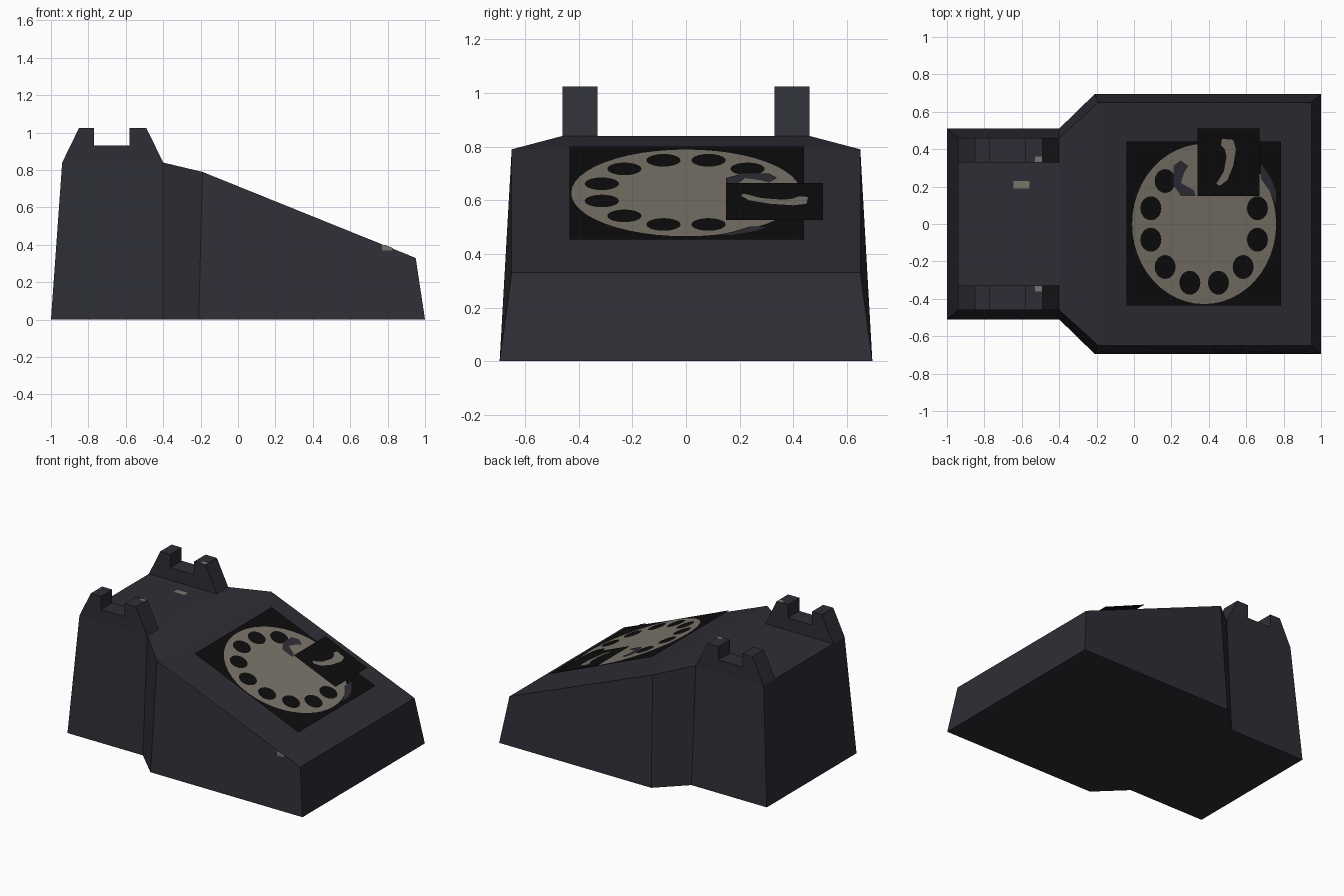
import bpy, bmesh, math

if "Cube" in bpy.data.objects:
    bpy.data.objects.remove(bpy.data.objects["Cube"])


def material(name, rgb):
    m = bpy.data.materials.new(name)
    m.diffuse_color = (*rgb, 1)
    m.use_nodes = True
    m.node_tree.nodes["Principled BSDF"].inputs["Base Color"].default_value = m.diffuse_color
    return m


CHARCOAL = material("charcoal", (0.027, 0.027, 0.036))
CREAM = material("cream", (0.20, 0.18, 0.148))
BLACK = material("black", (0.004, 0.004, 0.004))


def make(name, verts, faces, mat, fix=True):
    mesh = bpy.data.meshes.new(name)
    mesh.from_pydata(verts, [], faces)
    if fix:
        bm = bmesh.new()
        bm.from_mesh(mesh)
        bmesh.ops.recalc_face_normals(bm, faces=bm.faces)
        bm.to_mesh(mesh)
        bm.free()
    mesh.materials.append(mat)
    ob = bpy.data.objects.new(name, mesh)
    bpy.context.collection.objects.link(ob)
    return ob


# Body: cross-sections from back to front (bottom x, half width, top x, half width, top z)
sections = [(-1, .51, -.94, .46, .84), (-.40, .51, -.40, .46, .84),
            (-.21, .695, -.19, .65, .79), (1, .695, .95, .65, .33)]
verts, faces = [], []
for bx, bw, tx, tw, tz in sections:
    verts += [(bx, -bw, 0), (bx, bw, 0), (tx, tw, tz), (tx, -tw, tz)]
for s in range(len(sections) - 1):
    for k in range(4):
        a, b = s * 4 + k, s * 4 + (k + 1) % 4
        faces.append((a, b, b + 4, a + 4))
faces += [(0, 1, 2, 3), (12, 13, 14, 15)]
make("phone_body", verts, faces, CHARCOAL)

# Handset cradles: notched profile extruded across y, one on each side
profile = [(-.94, .84), (-.85, 1.025), (-.77, 1.025), (-.77, .93),
           (-.58, .93), (-.58, 1.025), (-.49, 1.025), (-.40, .84)]
n = len(profile)
for side, label in ((-1, "front"), (1, "back")):
    v = [(x, side * y, z) for y in (.33, .46) for x, z in profile]
    f = [(i, (i + 1) % n, (i + 1) % n + n, i + n) for i in range(n)]
    # end caps split into two horns and a base
    for o in (0, n):
        f += [(o, o + 1, o + 2, o + 3), (o + 4, o + 5, o + 6, o + 7), (o, o + 3, o + 4, o + 7)]
    make(label + "_cradle", v, f, CHARCOAL)


# Flat layers floating parallel to the sloped face
def layer(name, pts, lift, mat):
    pts = list(pts)
    area = sum(a[0] * b[1] - b[0] * a[1] for a, b in zip(pts, pts[1:] + pts[:1]))
    if area < 0:
        pts.reverse()
    return make(name, [(x, y, .783 - .42 * x + lift) for x, y in pts],
                [tuple(range(len(pts)))], mat, fix=False)


def rect(x0, x1, y0, y1):
    return [(x0, y0), (x1, y0), (x1, y1), (x0, y1)]


def ellipse(cx, cy, rx, ry, count):
    return [(cx + rx * math.cos(2 * math.pi * i / count),
             cy + ry * math.sin(2 * math.pi * i / count)) for i in range(count)]


# Dial
layer("dial_plate", rect(-.04, .785, -.435, .44), 0, BLACK)
layer("dial_disc", ellipse(.375, 0, .385, .428, 48), .002, CREAM)
for k in range(12):
    deg = 15 + 30 * k
    if deg not in (45, 75, 105):
        a = math.radians(deg)
        layer("finger_hole", ellipse(.375 + .295 * math.cos(a), .325 * math.sin(a),
                                     .056, .064, 20), .004, BLACK)
# Worn patches on the dial
layer("dial_shade_left", [(.21, .31), (.25, .34), (.29, .31), (.27, .28), (.25, .22),
                          (.32, .18), (.33, .15), (.25, .15), (.21, .21)], .005, CHARCOAL)
layer("dial_shade_right", [(.68, .32), (.73, .25), (.76, .17), (.76, .10),
                           (.73, .17), (.68, .24)], .005, CHARCOAL)

# Finger stop
layer("finger_stop_plate", rect(.34, .67, .15, .51), .025, BLACK)
stop = [(.47, .455), (.53, .45), (.545, .40), (.53, .31), (.50, .235), (.46, .205),
        (.44, .215), (.48, .28), (.495, .36), (.485, .40), (.465, .42)]
layer("finger_stop", stop, .027, CREAM)


# Small cream scuffs
def scuff(name, x0, x1, y0, y1, z):
    make(name, [(x, y, z) for x, y in rect(x0, x1, y0, y1)], [(0, 1, 2, 3)], CREAM, fix=False)


scuff("top_scuff", -.645, -.56, .19, .23, .843)
for s in (-1, 1):
    ys = sorted((s * .331, s * .36))
    scuff("cradle_scuff", -.53, -.492, ys[0], ys[1], 1.027)
make("side_scuff", [(.77, -.657, .37), (.82, -.657, .37), (.83, -.657, .382),
                    (.79, -.657, .398), (.77, -.657, .40)], [(0, 1, 2, 3, 4)], CREAM, fix=False)
